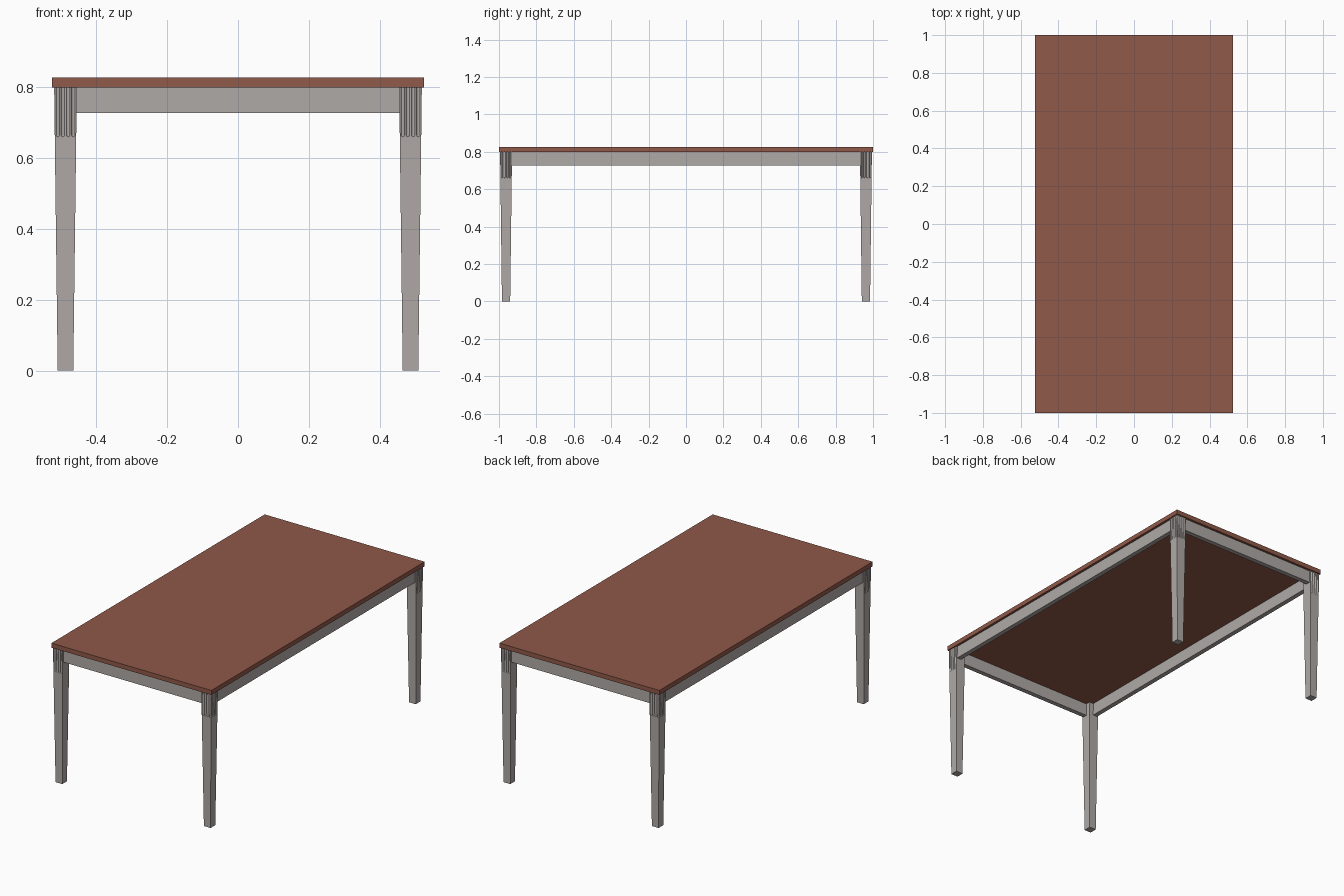
import bpy, bmesh, math
from mathutils import Matrix, Vector

if "Cube" in bpy.data.objects:
    bpy.data.objects.remove(bpy.data.objects["Cube"])

TOP_Z, UNDER_Z = 0.827, 0.80
LEG_X, LEG_Y = 0.487, 0.962        # leg centre
LEG_TOP, LEG_FOOT = 0.032, 0.022   # half widths


def material(name, rgb):
    m = bpy.data.materials.new(name)
    m.diffuse_color = (*rgb, 1)
    m.use_nodes = True
    m.node_tree.nodes["Principled BSDF"].inputs["Base Color"].default_value = m.diffuse_color
    return m


wood = material("brown wood", (0.28, 0.10, 0.067))
paint = material("warm grey paint", (0.43, 0.40, 0.385))


def make_object(name, bm, mat):
    bmesh.ops.recalc_face_normals(bm, faces=bm.faces)
    me = bpy.data.meshes.new(name)
    bm.to_mesh(me)
    bm.free()
    me.materials.append(mat)
    ob = bpy.data.objects.new(name, me)
    bpy.context.collection.objects.link(ob)
    return ob


def box(name, lo, hi, mat):
    bm = bmesh.new()
    lo, hi = Vector(lo), Vector(hi)
    size = Matrix.Diagonal((*(hi - lo), 1))
    bmesh.ops.create_cube(bm, size=1, matrix=Matrix.Translation((lo + hi) / 2) @ size)
    return make_object(name, bm, mat)


def mirror(ob, x, y):
    mod = ob.modifiers.new("mirror", 'MIRROR')
    mod.use_axis = (x, y, False)
    mod.use_mirror_merge = False


# Table top
box("table_top", (-0.525, -1, UNDER_Z), (0.525, 1, TOP_Z), wood)

# Aprons, set slightly back from the outer leg faces
ox, oy = LEG_X + LEG_TOP - 0.008, LEG_Y + LEG_TOP - 0.008
t, z0 = 0.028, 0.727
ends = box("end_aprons", (-LEG_X + 0.02, -oy, z0), (LEG_X - 0.02, -oy + t, UNDER_Z), paint)
mirror(ends, False, True)
sides = box("side_aprons", (ox - t, -LEG_Y + 0.02, z0), (ox, LEG_Y - 0.02, UNDER_Z), paint)
mirror(sides, True, False)

# Tapered leg
bm = bmesh.new()
bmesh.ops.create_cone(bm, cap_ends=True, segments=4,
                      radius1=LEG_FOOT * math.sqrt(2), radius2=LEG_TOP * math.sqrt(2),
                      depth=UNDER_Z,
                      matrix=Matrix.Translation((LEG_X, -LEG_Y, UNDER_Z / 2))
                      @ Matrix.Rotation(math.pi / 4, 4, 'Z'))
legs = make_object("legs", bm, paint)

# Round-ended flute cutters for the two outer faces
bm = bmesh.new()
R, BOTTOM = 0.005, 0.665
slope = math.atan((LEG_TOP - LEG_FOOT) / UNDER_Z)
face_at = LEG_FOOT + (LEG_TOP - LEG_FOOT) * BOTTOM / UNDER_Z
for turn in (0, math.pi / 2):
    for i in range(4):
        place = (Matrix.Translation((LEG_X, -LEG_Y, BOTTOM)) @ Matrix.Rotation(turn, 4, 'Z')
                 @ Matrix.Translation(((i - 1.5) * 0.0148, -face_at - 0.0008, 0))
                 @ Matrix.Rotation(slope, 4, 'X'))
        new = bmesh.ops.create_uvsphere(bm, u_segments=12, v_segments=7, radius=R)["verts"]
        for v in new:
            if v.co.z > 0:
                v.co.z += 0.16
            v.co = place @ v.co
cutter = make_object("flute_cutter", bm, paint)
cutter.hide_render = True
cutter.display_type = 'WIRE'

cut = legs.modifiers.new("flutes", 'BOOLEAN')
cut.operation, cut.solver, cut.object = 'DIFFERENCE', 'EXACT', cutter
mirror(legs, True, True)
cutter.hide_set(True)
